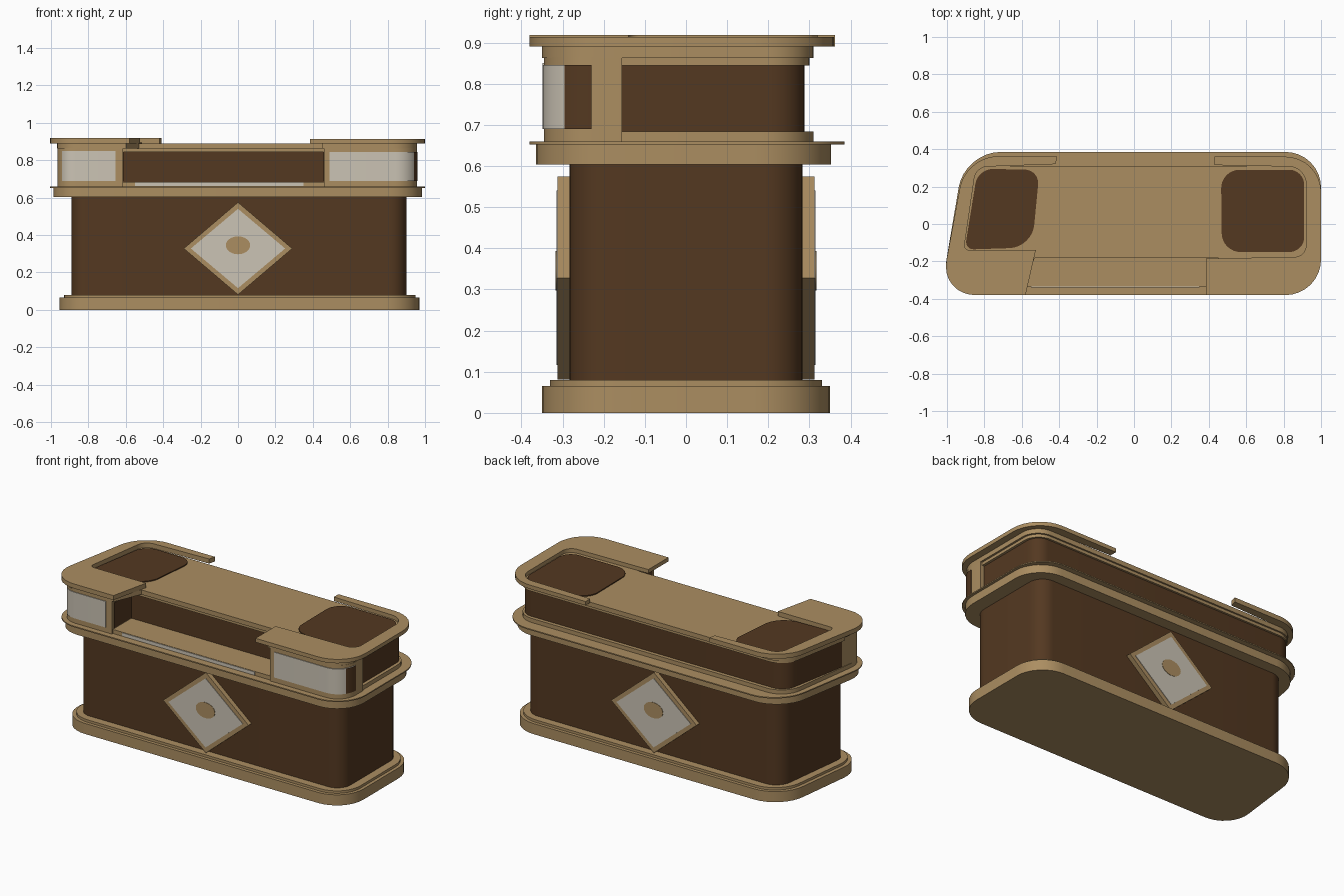
import bpy, bmesh, math
from mathutils import Vector

if "Cube" in bpy.data.objects:
    bpy.data.objects.remove(bpy.data.objects["Cube"])


def material(name, rgb):
    m = bpy.data.materials.new(name)
    m.diffuse_color = (*rgb, 1)
    m.use_nodes = True
    m.node_tree.nodes["Principled BSDF"].inputs["Base Color"].default_value = m.diffuse_color
    return m


TAN = material("tan wood", (0.41, 0.27, 0.12))
BROWN = material("dark brown wood", (0.088, 0.04, 0.015))
WHITE = material("off white panel", (0.60, 0.55, 0.46))


def rounded(corners, seg=8):
    """Polygon of (x, y[, radius]) corners with curved fillets."""
    out = []
    n = len(corners)
    for i, c in enumerate(corners):
        p = Vector(c[:2])
        r = c[2] if len(c) > 2 else 0
        if r == 0:
            out.append(p)
            continue
        a = p + (Vector(corners[i - 1][:2]) - p).normalized() * r
        b = p + (Vector(corners[(i + 1) % n][:2]) - p).normalized() * r
        # blend towards a circular arc using a weighted quadratic curve
        w = math.sqrt(0.5)
        for k in range(seg + 1):
            t = k / seg
            k0, k1, k2 = (1 - t) ** 2, 2 * w * t * (1 - t), t * t
            out.append((a * k0 + p * k1 + b * k2) / (k0 + k1 + k2))
    return out


def prism(name, corners, lo, hi, mat, upright=False, mat2=None, rule=None):
    """Extrude an outline along z (or along y when upright)."""
    bm = bmesh.new()
    pts = rounded(corners)
    place = (lambda p, h: (p.x, h, p.y)) if upright else (lambda p, h: (p.x, p.y, h))
    face = bm.faces.new([bm.verts.new(place(p, lo)) for p in pts])
    ext = bmesh.ops.extrude_face_region(bm, geom=[face])
    move = (0, hi - lo, 0) if upright else (0, 0, hi - lo)
    bmesh.ops.translate(bm, vec=move, verts=[g for g in ext["geom"] if isinstance(g, bmesh.types.BMVert)])
    bmesh.ops.recalc_face_normals(bm, faces=bm.faces)
    if rule:
        for f in bm.faces:
            f.material_index = int(rule(f.calc_center_median()))
    me = bpy.data.meshes.new(name)
    bm.to_mesh(me)
    bm.free()
    me.materials.append(mat)
    if mat2:
        me.materials.append(mat2)
    ob = bpy.data.objects.new(name, me)
    bpy.context.collection.objects.link(ob)
    bpy.ops.object.select_all(action='DESELECT')
    ob.select_set(True)
    bpy.context.view_layer.objects.active = ob
    bpy.ops.object.shade_smooth_by_angle()
    return ob


def plan(fl, bl, right, front, back, r):
    """Counter footprint: slanted left end, square right end."""
    return [(fl, front, r), (right, front, r), (right, back, r), (bl, back, r)]


def box(x0, x1, y0, y1):
    return [(x0, y0), (x1, y0), (x1, y1), (x0, y1)]


# plinth, body and lower counter
prism("plinth", plan(-0.975, -0.89, 0.97, -0.35, 0.35, 0.18), 0, 0.065, TAN)
prism("plinth_step", plan(-0.95, -0.87, 0.95, -0.33, 0.33, 0.16), 0.065, 0.08, TAN)
prism("lower_body", plan(-0.90, -0.83, 0.90, -0.283, 0.283, 0.09), 0.08, 0.605, BROWN)
prism("counter_edge", plan(-1.015, -0.895, 0.985, -0.365, 0.352, 0.18), 0.603, 0.652, TAN)
prism("counter_lip", plan(-1.035, -0.905, 1.0, -0.38, 0.385, 0.19), 0.652, 0.659, TAN)

# upper tier
prism("upper_base_band", plan(-0.98, -0.89, 0.95, -0.335, 0.31, 0.12), 0.659, 0.684, TAN)
prism("upper_body", [(-0.95, -0.155), (0.93, -0.155), (0.93, 0.288, 0.08), (-0.87, 0.288, 0.08)],
      0.684, 0.847, BROWN)
prism("front_ledge_panel", box(-0.55, 0.35, -0.339, -0.33), 0.662, 0.682, WHITE)
slab = [(-0.99, -0.35, 0.15), (-0.60, -0.35), (-0.53, -0.18), (0.45, -0.18), (0.45, -0.35),
        (0.957, -0.35, 0.13), (0.957, 0.31, 0.11), (-0.88, 0.31, 0.11)]
prism("top_slab", slab, 0.862, 0.89, TAN)
trim = [(-0.96, -0.17), (0.945, -0.17), (0.945, 0.30, 0.1), (-0.875, 0.30, 0.1)]
prism("top_trim", trim, 0.844, 0.862, TAN)

# end cabinets with curved outer corners
prism("left_cabinet", [(-0.985, -0.345, 0.12), (-0.615, -0.345), (-0.615, -0.155), (-0.95, -0.155)],
      0.659, 0.865, TAN)
prism("right_cabinet", [(0.46, -0.345), (0.957, -0.345, 0.12), (0.957, -0.155), (0.46, -0.155)],
      0.659, 0.865, TAN)
prism("left_cabinet_panel", [(-0.986, -0.349, 0.118), (-0.655, -0.349), (-0.655, -0.30), (-0.94, -0.228)],
      0.69, 0.85, WHITE)
prism("right_cabinet_panel", [(0.49, -0.349), (0.961, -0.349, 0.118), (0.961, -0.23), (0.90, -0.24), (0.49, -0.30)],
      0.69, 0.845, WHITE, mat2=BROWN, rule=lambda c: c.x > 0.9 and c.y > -0.293)
for side, x in (("left", -0.615), ("right", 0.46)):
    prism(side + "_cabinet_inner_panel", box(x - 0.004, x + 0.004, -0.325, -0.16), 0.69, 0.844, BROWN)

# raised U-shaped rims around the brown top insets
prism("left_top_rim", [(-1.037, -0.38, 0.19), (-0.58, -0.38), (-0.525, -0.14), (-0.91, -0.14, 0.03),
                       (-0.845, 0.305, 0.06), (-0.42, 0.32), (-0.41, 0.362), (-0.90, 0.362, 0.17)],
      0.89, 0.918, TAN)
prism("right_top_rim", [(0.385, -0.38), (1.0, -0.38, 0.19), (1.0, 0.36, 0.19), (0.43, 0.36), (0.43, 0.315),
                        (0.92, 0.305, 0.09), (0.92, -0.175, 0.06), (0.385, -0.185)],
      0.89, 0.914, TAN)
prism("left_top_inset", [(-0.905, -0.137, 0.05), (-0.545, -0.125, 0.12), (-0.505, 0.29, 0.08), (-0.835, 0.295, 0.08)],
      0.888, 0.896, BROWN)
prism("right_top_inset", [(0.47, -0.15, 0.1), (0.91, -0.15, 0.08), (0.91, 0.29, 0.08), (0.465, 0.29, 0.1)],
      0.888, 0.896, BROWN)

# diamond ornaments on front and back
for side, s in (("front", -1), ("back", 1)):
    for part, w, h, y, mat in (("diamond_frame", 0.29, 0.247, 0.312, TAN),
                               ("diamond_panel", 0.252, 0.212, 0.315, WHITE)):
        prism(side + "_" + part, [(-w, 0.328), (0, 0.328 - h), (w, 0.328), (0, 0.328 + h)],
              s * 0.275, s * y, mat, upright=True)
    oval = [(0.065 * math.cos(a * math.tau / 24), 0.345 + 0.048 * math.sin(a * math.tau / 24)) for a in range(24)]
    prism(side + "_diamond_oval", oval, s * 0.31, s * 0.317, TAN, upright=True)
